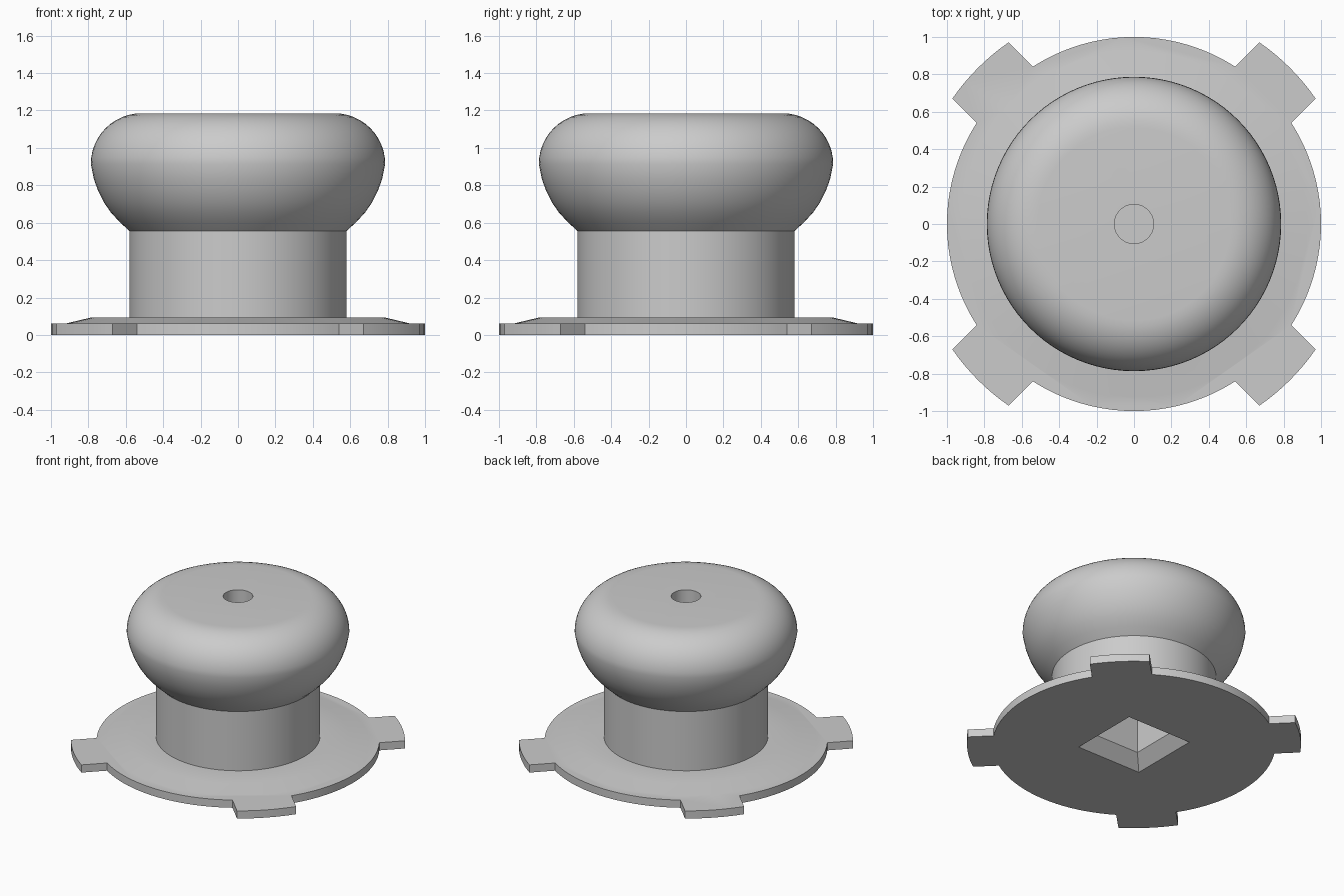
import bpy, bmesh, math
from math import sin, cos, pi, radians

if "Cube" in bpy.data.objects:
    bpy.data.objects.remove(bpy.data.objects["Cube"])

SEG = 96

grey = bpy.data.materials.new("plain grey")
grey.use_nodes = True
colour = (0.6, 0.6, 0.6, 1)
grey.diffuse_color = colour
grey.node_tree.nodes["Principled BSDF"].inputs["Base Color"].default_value = colour


def loft(name, rings):
    """Closed solid from a stack of equal-length rings, capped at both ends."""
    bm = bmesh.new()
    loops = [[bm.verts.new(p) for p in ring] for ring in rings]
    n = len(loops[0])
    for low, high in zip(loops, loops[1:]):
        for i in range(n):
            j = (i + 1) % n
            bm.faces.new((low[i], low[j], high[j], high[i]))
    bm.faces.new(loops[0][::-1])
    bm.faces.new(loops[-1])
    bmesh.ops.recalc_face_normals(bm, faces=bm.faces)
    mesh = bpy.data.meshes.new(name)
    bm.to_mesh(mesh)
    bm.free()
    mesh.materials.append(grey)
    obj = bpy.data.objects.new(name, mesh)
    bpy.context.collection.objects.link(obj)
    return obj


def circle(r, z, n=SEG, turn=0.0):
    return [(r * cos(turn + 2 * pi * i / n), r * sin(turn + 2 * pi * i / n), z)
            for i in range(n)]


def square(half, z):
    return circle(half * math.sqrt(2), z, 4, pi / 4)


def combine(target, tool, operation):
    """Apply a boolean and discard the tool."""
    mod = target.modifiers.new(operation, 'BOOLEAN')
    mod.operation = operation
    mod.solver = 'EXACT'
    mod.object = tool
    bpy.context.view_layer.objects.active = target
    bpy.ops.object.modifier_apply(modifier=mod.name)
    bpy.data.objects.remove(tool)


# Knob: raised flange ring, straight neck, rounded head
profile = [(0.925, 0.03), (0.925, 0.06), (0.786, 0.093), (0.58, 0.093), (0.58, 0.555),
           (0.632, 0.603), (0.68, 0.655), (0.718, 0.71), (0.748, 0.77), (0.771, 0.835)]
for k in range(13):
    a = radians(90 * k / 12)
    profile.append((0.516 + 0.271 * cos(a), 0.914 + 0.271 * sin(a)))
knob = loft("flanged_knob", [circle(r, z) for r, z in profile])

# Base plate: round disc with four curved-end tabs on the diagonals
HALF_TAB, TAB_R = 0.212, 1.18
inner, outer = math.asin(HALF_TAB), math.asin(HALF_TAB / TAB_R)
outline = []
for q in range(4):
    mid = pi / 4 + q * pi / 2
    for k in range(9):
        a = mid - outer + 2 * outer * k / 8
        outline.append((TAB_R * cos(a), TAB_R * sin(a)))
    for k in range(21):
        a = mid + inner + (pi / 2 - 2 * inner) * k / 20
        outline.append((cos(a), sin(a)))
plate = loft("base_plate", [[(x, y, z) for x, y in outline] for z in (0, 0.06)])
combine(knob, plate, 'UNION')

# Square socket underneath with a sloped mouth
socket = loft("socket_cutter", [square(0.321, -0.05), square(0.195, 0.095), square(0.195, 0.6)])
combine(knob, socket, 'DIFFERENCE')

# Round blind hole in the top
hole = loft("hole_cutter", [circle(0.105, 0.88, 48), circle(0.105, 1.3, 48)])
combine(knob, hole, 'DIFFERENCE')

bpy.ops.object.select_all(action='DESELECT')
knob.select_set(True)
bpy.context.view_layer.objects.active = knob
bpy.ops.object.shade_smooth_by_angle(angle=radians(30))
